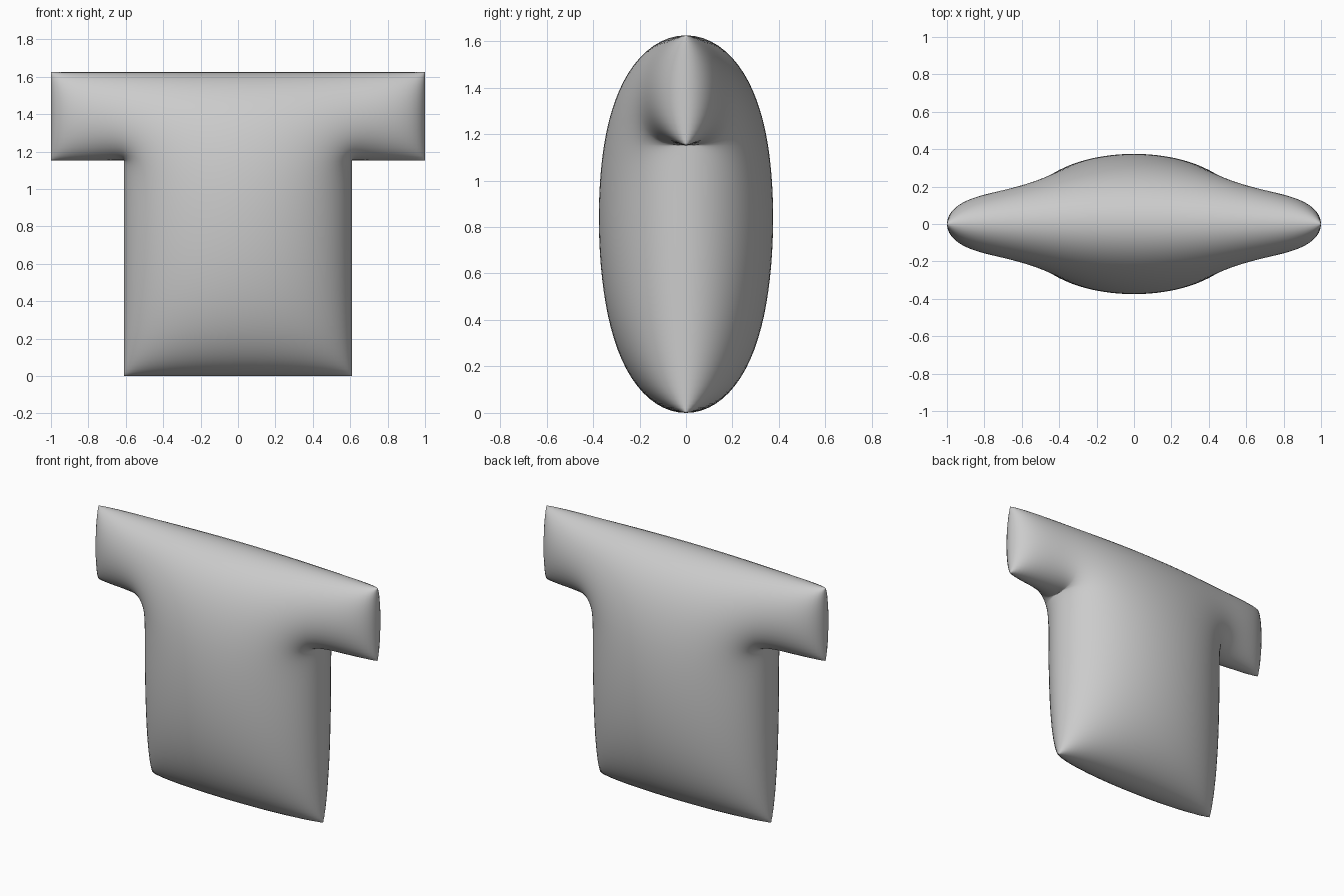
import bpy, bmesh, math

if "Cube" in bpy.data.objects:
    bpy.data.objects.remove(bpy.data.objects["Cube"])

BODY_X, ARM_X = 0.61, 1.0          # half widths of body and sleeves
ARM_Z, TOP_Z = 1.152, 1.625        # underside of sleeves, top edge
DEPTH = 0.375                      # half thickness at the fullest point


def ease(a, b, n):
    """Grid lines from a to b, crowded towards both ends."""
    return [a + (b - a) * (1 - math.cos(math.pi * i / n)) / 2 for i in range(n + 1)]


def ease_end(b, n):
    """Grid lines from 0 to b, crowded towards b only."""
    return [b * math.sin(math.pi / 2 * i / n) for i in range(n + 1)]


NB, NA, NL, NU = 22, 18, 34, 20
xs = ease_end(BODY_X, NB) + ease(BODY_X, ARM_X, NA)[1:]
zs = ease(0, ARM_Z, NL) + ease(ARM_Z, TOP_Z, NU)[1:]
nx, nz = len(xs), len(zs)


def inside(i, j):
    """Strictly inside the T outline."""
    return 0 < j < nz - 1 and i < nx - 1 and (i < NB or j > NL)


def weights(lo, hi):
    return 2 / (lo * (lo + hi)), 2 / (hi * (lo + hi))


# Membrane inflation: solve laplacian(u) = -1 with u = 0 on the outline
u = [[0.0] * nz for _ in range(nx)]
cells = []
for i in range(nx):
    for j in range(nz):
        if inside(i, j):
            right = xs[i + 1] - xs[i]
            left = xs[i] - xs[i - 1] if i else right
            wl, wr = weights(left, right)
            wd, wu = weights(zs[j] - zs[j - 1], zs[j + 1] - zs[j])
            cells.append((i, j, abs(i - 1), wl, wr, wd, wu, wl + wr + wd + wu))
for _ in range(700):
    for i, j, il, wl, wr, wd, wu, s in cells:
        c = u[i]
        new = (1 + wl * u[il][j] + wr * u[i + 1][j] + wd * c[j - 1] + wu * c[j + 1]) / s
        c[j] += 1.85 * (new - c[j])
peak = max(max(c) for c in u)

# Front right quarter of the puffed shirt
bm = bmesh.new()
verts = {}
for i in range(nx):
    for j in range(nz):
        if i <= NB or j >= NL:
            y = -DEPTH * math.sqrt(max(u[i][j], 0) / peak)
            verts[i, j] = bm.verts.new((xs[i], y, zs[j]))
for i in range(nx - 1):
    for j in range(nz - 1):
        if i < NB or j >= NL:
            bm.faces.new([verts[k] for k in ((i, j), (i + 1, j), (i + 1, j + 1), (i, j + 1))])
for f in bm.faces:
    f.smooth = True
mesh = bpy.data.meshes.new("puffed_shirt")
bm.to_mesh(mesh)
bm.free()
shirt = bpy.data.objects.new("puffed_shirt", mesh)
bpy.context.collection.objects.link(shirt)

# Mirror to the left side and the back
mirror = shirt.modifiers.new("mirror", 'MIRROR')
mirror.use_axis = (True, True, False)
mirror.merge_threshold = 0.0001
